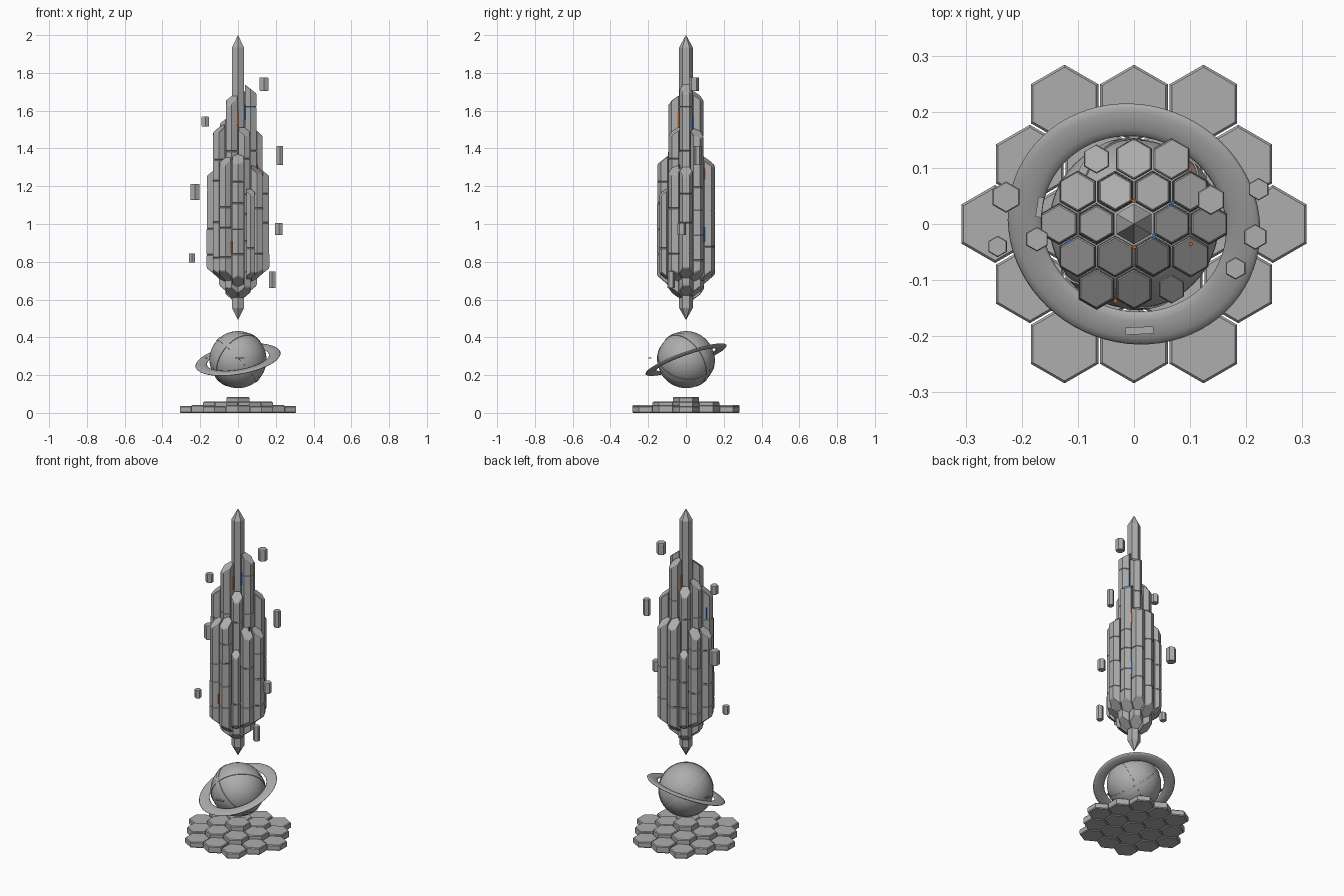
import bpy, bmesh, math, random
from mathutils import Vector

if "Cube" in bpy.data.objects:
    bpy.data.objects.remove(bpy.data.objects["Cube"])

random.seed(4)


def material(name, rgb):
    m = bpy.data.materials.new(name)
    m.diffuse_color = (*rgb, 1)
    m.use_nodes = True
    m.node_tree.nodes["Principled BSDF"].inputs["Base Color"].default_value = m.diffuse_color
    return m


GREY = material("stone grey", (0.42, 0.42, 0.42))
ORANGE = material("glow orange", (0.9, 0.12, 0.01))
BLUE = material("glow blue", (0.02, 0.2, 0.85))


def finish(name, bm, mat):
    bmesh.ops.recalc_face_normals(bm, faces=bm.faces)
    mesh = bpy.data.meshes.new(name)
    bm.to_mesh(mesh)
    bm.free()
    mesh.materials.append(mat)
    ob = bpy.data.objects.new(name, mesh)
    bpy.context.collection.objects.link(ob)
    return ob


def smooth(ob):
    for p in ob.data.polygons:
        p.use_smooth = True


def hex_loft(name, x, y, levels, slope=True):
    """Stack of hexagon loops (z, radius, cut slope) with closed ends."""
    out = Vector((x, y)).normalized() if slope else Vector((0, 0))
    bm = bmesh.new()
    rings = []
    for z, r, s in levels:
        ring = []
        for i in range(6):
            a = math.radians(30 + 60 * i)
            d = Vector((math.cos(a), math.sin(a))) * r
            ring.append(bm.verts.new((x + d.x, y + d.y, z + s * d.dot(out))))
        rings.append(ring)
    for a, b in zip(rings, rings[1:]):
        for i in range(6):
            j = (i + 1) % 6
            bm.faces.new((a[i], a[j], b[j], b[i]))
    bm.faces.new(rings[0])
    bm.faces.new(rings[-1])
    return finish(name, bm, GREY)


def hex_grid(pitch):
    for row in range(-2, 3):
        n = 5 - abs(row)
        for k in range(n):
            yield (k - (n - 1) / 2) * pitch, row * pitch * math.sqrt(3) / 2


# Stepped base of hexagonal tiles, lower toward the rim
for x, y in hex_grid(0.1238):
    h = 0.085 - 0.2 * math.hypot(x, y)
    hex_loft("base_tile", x, y, [(0, 0.065, 0), (0.005, 0.0695, 0),
                                 (h - 0.005, 0.0695, 0), (h, 0.065, 0)], False)

# Globe
C = Vector((0, 0, 0.282))
bm = bmesh.new()
bmesh.ops.create_uvsphere(bm, u_segments=48, v_segments=24, radius=0.151)
bmesh.ops.translate(bm, verts=bm.verts, vec=C)
smooth(finish("globe", bm, GREY))


def revolve(name, section, normal, steps=72):
    """Sweep a closed (radius, height) section about an axis through the globe."""
    q = Vector((0, 0, 1)).rotation_difference(Vector(normal).normalized())
    bm = bmesh.new()
    rings = []
    for i in range(steps):
        a = 2 * math.pi * i / steps
        rings.append([bm.verts.new(C + q @ Vector((r * math.cos(a), r * math.sin(a), h)))
                      for r, h in section])
    n = len(section)
    for i in range(steps):
        a, b = rings[i], rings[(i + 1) % steps]
        for k in range(n):
            bm.faces.new((a[k], b[k], b[(k + 1) % n], a[(k + 1) % n]))
    return finish(name, bm, GREY)


# Flattened tilted ring around the globe
oval = [(0.197 + 0.031 * math.cos(t * math.pi / 6), 0.008 * math.sin(t * math.pi / 6))
        for t in range(12)]
RING_N = Vector((-0.17, -0.36, 1)).normalized()
smooth(revolve("tilted_ring", oval, RING_N))

# Raised bands on the globe
strap = [(0.149, -0.012), (0.1535, -0.012), (0.1535, 0.012), (0.149, 0.012)]
for normal in ((0.72, 0.12, 0.68), (-0.6, 0.65, 0.45)):
    revolve("globe_band", strap, normal)


def box(name, centre, size, mat, turn=0.0):
    bm = bmesh.new()
    bmesh.ops.create_cube(bm, size=1)
    for v in bm.verts:
        v.co = Vector((v.co.x * size[0], v.co.y * size[1], v.co.z * size[2]))
    ob = finish(name, bm, mat)
    ob.location = centre
    ob.rotation_euler[2] = turn
    return ob


# Small plates floating over the ring
box("ring_plate", (0.01, -0.19, 0.29), (0.05, 0.013, 0.006), GREY, 0.05)
box("ring_plate", (-0.168, 0.03, 0.29), (0.01, 0.036, 0.006), GREY, -0.15)

# Central spike, pointed at both ends
hex_loft("central_spike", 0, 0, [(0.492, 0.0005, 0), (0.555, 0.036, 0),
                                 (1.935, 0.036, 0), (2.0, 0.0005, 0)], False)

# Top heights of the surrounding columns, listed counterclockwise from +x
inner_tops = [1.715, 1.68, 1.52, 1.555, 1.655, 1.49]
outer_tops = [1.28, 1.48, 1.33, 1.34, 1.17, 1.285,
              1.28, 1.50, 1.33, 1.345, 1.17, 1.285]


def column(x, y, top, bottom, r):
    levels = [(bottom, r * 0.9, 0.85), (bottom + 0.005, r, 0.85)]
    z = bottom + random.uniform(0.08, 0.16)
    while z < top - 0.09:
        # Groove between two blocks
        levels += [(z - 0.003, r, 0), (z - 0.001, r * 0.9, 0),
                   (z + 0.002, r * 0.9, 0)]
        r2 = r * random.uniform(0.97, 1.0)
        levels.append((z + 0.004, r2, 0))
        r = r2
        z += random.uniform(0.1, 0.24)
    levels += [(top - 0.004, r, -0.8), (top, r * 0.92, -0.8)]
    hex_loft("column", x, y, levels)


for x, y in hex_grid(0.0668):
    d = math.hypot(x, y)
    if d < 0.01:
        continue
    turn = math.degrees(math.atan2(y, x)) % 360
    if d < 0.08:
        column(x, y, inner_tops[round(turn / 60) % 6],
               0.635 + random.uniform(-0.015, 0.015), 0.0375)
    else:
        k = round(turn / 30) % 12
        slim = k in (4, 10)
        bottom = {0: 0.74, 6: 0.74, 3: 0.70, 9: 0.695}.get(k, 0.725)
        column(x, y, outer_tops[k], bottom, 0.026 if slim else 0.0375)

# Floating shards: x, y, middle z, height, radius
for x, y, z, h, r in ((0.137, 0.043, 1.74, 0.07, 0.027), (-0.173, -0.027, 1.542, 0.052, 0.022),
                      (0.222, 0.062, 1.363, 0.1, 0.02), (-0.228, 0.048, 1.17, 0.086, 0.028),
                      (0.216, -0.023, 0.974, 0.064, 0.023), (-0.243, -0.04, 0.82, 0.05, 0.019),
                      (0.181, -0.079, 0.705, 0.088, 0.02)):
    hex_loft("floating_shard", x, y, [(z - h / 2, r * 0.92, 0), (z - h / 2 + 0.003, r, 0),
                                      (z + h / 2 - 0.003, r, 0), (z + h / 2, r * 0.92, 0)], False)

# Glowing strips set in the gaps between columns: x, y, z, height, colour
for x, y, z, h, mat in ((0.001, -0.041, 1.56, 0.08, ORANGE), (0.036, -0.02, 1.59, 0.08, BLUE),
                        (-0.001, 0.041, 1.57, 0.08, ORANGE), (0.101, -0.036, 1.29, 0.05, ORANGE),
                        (0.1, 0.097, 1.265, 0.06, ORANGE), (0.1, 0.097, 0.945, 0.08, BLUE),
                        (-0.033, -0.137, 0.88, 0.06, ORANGE), (-0.117, -0.03, 1.38, 0.07, BLUE),
                        (0.034, 0.08, 1.42, 0.07, BLUE), (0.068, 0.038, 1.53, 0.06, BLUE)):
    box("glow_strip", (x, y, z), (0.006, 0.006, h), mat, math.atan2(y, x))
